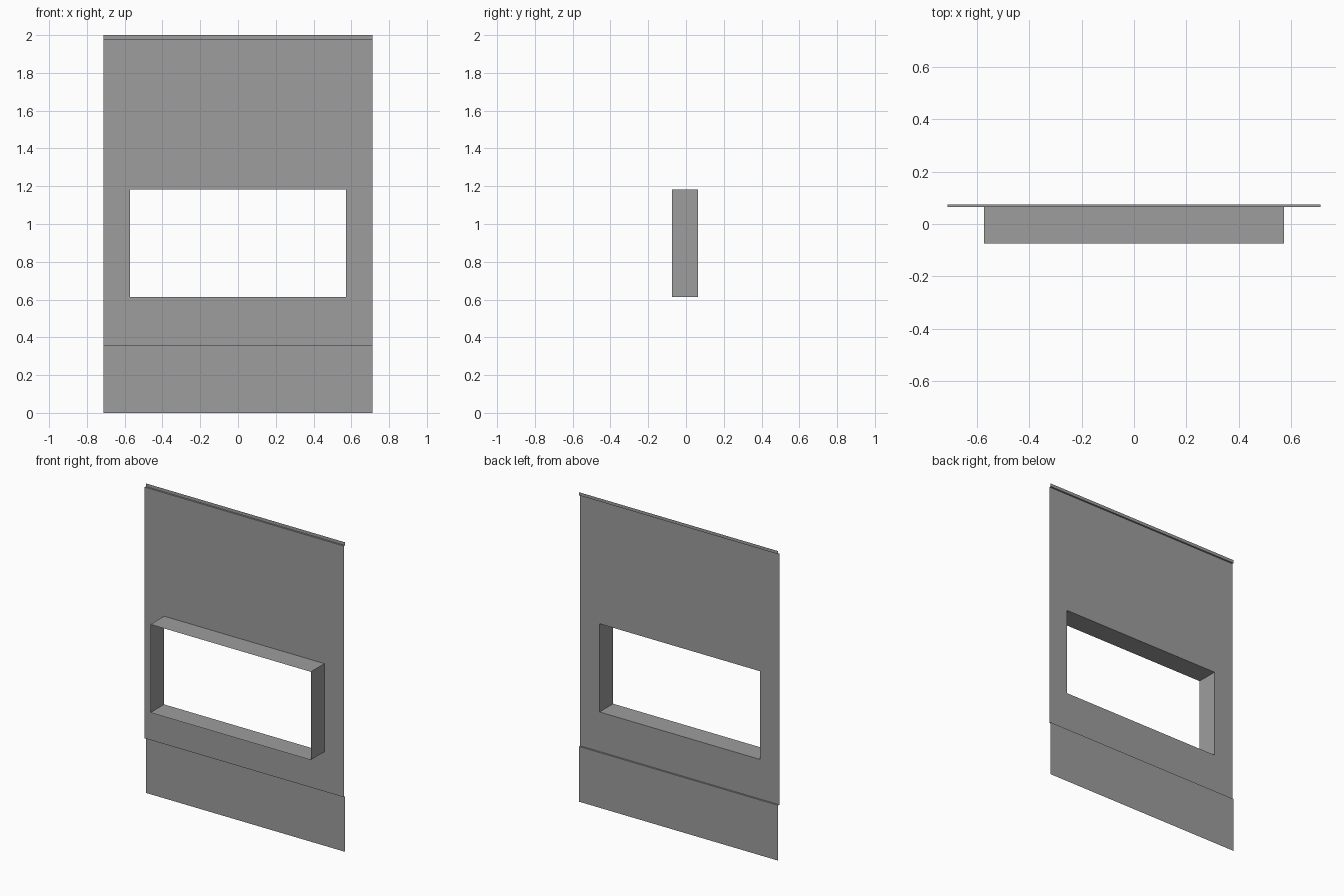
import bpy
import bmesh

cube = bpy.data.objects.get("Cube")
if cube:
    bpy.data.objects.remove(cube, do_unlink=True)

# Single flat colour
GREY = (0.34, 0.34, 0.34, 1.0)
grey = bpy.data.materials.new("plain grey")
grey.use_nodes = True
grey.diffuse_color = GREY
grey.node_tree.nodes["Principled BSDF"].inputs["Base Color"].default_value = GREY

# Main dimensions
HALF_W = 0.712
FRONT_Y, SHEET_Y, BACK_Y = -0.075, 0.064, 0.075
STEP_Z, LIP_Z, TOP_Z = 0.357, 1.98, 2.0
OPEN_W, OPEN_LOW, OPEN_HIGH = 0.573, 0.613, 1.183


def rectangle(half_w, low, high, y):
    """Corner points, anticlockwise as seen from the front."""
    return [(-half_w, y, low), (half_w, y, low), (half_w, y, high), (-half_w, y, high)]


def add_object(name, bm):
    mesh = bpy.data.meshes.new(name)
    bm.to_mesh(mesh)
    bm.free()
    mesh.materials.append(grey)
    obj = bpy.data.objects.new(name, mesh)
    bpy.context.collection.objects.link(obj)


def loop_band(name, first, second):
    """Closed band of faces joining two matching rectangles."""
    bm = bmesh.new()
    a = [bm.verts.new(p) for p in first]
    b = [bm.verts.new(p) for p in second]
    for i in range(len(a)):
        j = (i + 1) % len(a)
        bm.faces.new((a[i], a[j], b[j], b[i]))
    add_object(name, bm)


def folded_sheet(name, profile):
    """Sheet running the full width along a (y, z) profile, bottom to top."""
    bm = bmesh.new()
    rows = [[bm.verts.new((x, y, z)) for x in (-HALF_W, HALF_W)] for y, z in profile]
    for (l0, r0), (l1, r1) in zip(rows, rows[1:]):
        bm.faces.new((l0, r0, r1, l1))
    add_object(name, bm)


opening = (OPEN_W, OPEN_LOW, OPEN_HIGH)

# Main wall sheet with its rectangular opening
loop_band("wall_panel", rectangle(HALF_W, STEP_Z, LIP_Z, SHEET_Y),
          rectangle(*opening, SHEET_Y))

# Open box frame standing out from the opening
loop_band("opening_frame", rectangle(*opening, FRONT_Y), rectangle(*opening, SHEET_Y))

# Set-back base panel and top lip, each with its narrow ledge
folded_sheet("base_panel", [(BACK_Y, 0), (BACK_Y, STEP_Z), (SHEET_Y, STEP_Z)])
folded_sheet("top_lip", [(SHEET_Y, LIP_Z), (BACK_Y, LIP_Z), (BACK_Y, TOP_Z)])
